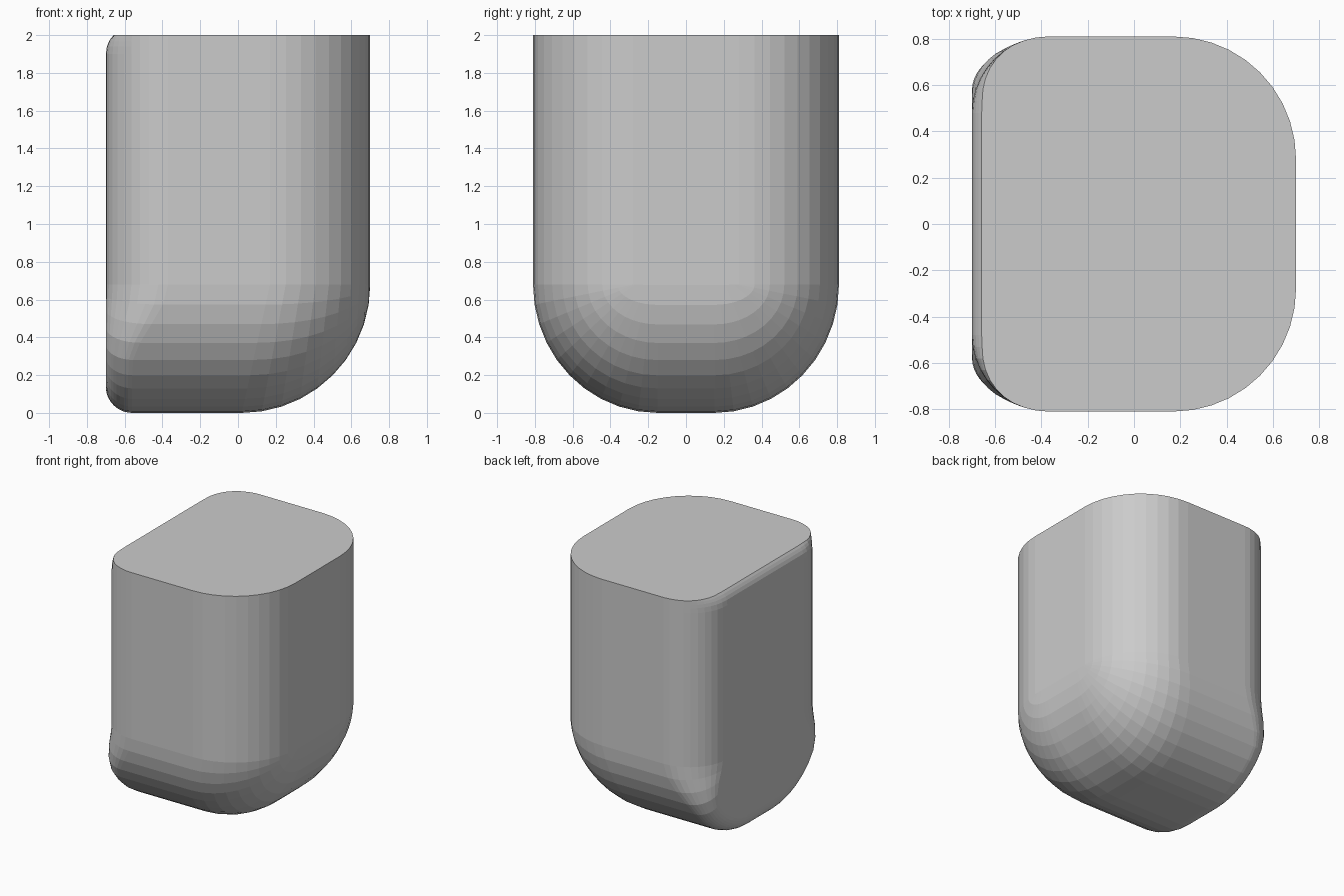
import bpy, bmesh
from math import sin, cos, pi, sqrt

if "Cube" in bpy.data.objects:
    bpy.data.objects.remove(bpy.data.objects["Cube"])

N = 10                                 # segments per rounding
HX, CY, RY, RZ = 0.70, 0.15, 0.66, 0.68  # half length, arc centre, arc radii
TOP = [2.0, 1.985, 1.965, 1.94, 1.9]   # rows of the small top rounding
ANG = [pi / 2 * i / N for i in range(N + 1)]


def half_section(a, left):
    """Half of a U-shaped section; the end roundings vary around the U."""
    pts = []
    for z, t in [(z, 0.0) for z in TOP] + [(None, b) for b in ANG]:
        f = sin(t)
        if left:
            blend = min(1.0, f / 0.65)
            blend = blend * blend * (3 - 2 * blend)
            r = oy = oz = 0.33 - 0.19 * blend
        else:
            r, oy, oz = 0.53 + 0.15 * f, 0.53, 0.678
        k = 1 - sin(a)
        y = CY + (RY - oy * k) * cos(t)
        zz = z if z is not None else RZ - (RZ - oz * k) * sin(t)
        x = HX - r * (1 - cos(a))
        if left:
            x = -x
            if z is not None:          # small rounding along the top left edge
                d = 0.14 - sqrt(0.14 ** 2 - (z - 1.9) ** 2)
                x += d * max(0.0, min(1.0, (0.76 - y) / 0.24))
        pts.append((x, y, zz))
    return pts


bm = bmesh.new()
rings = []
for a, left in [(a, True) for a in ANG] + [(a, False) for a in reversed(ANG)]:
    half = half_section(a, left)
    full = half + [(x, -y, z) for x, y, z in reversed(half)]
    rings.append([bm.verts.new(p) for p in full])

# walls and underside
for r0, r1 in zip(rings, rings[1:]):
    for i in range(len(r0) - 1):
        bm.faces.new((r0[i], r0[i + 1], r1[i + 1], r1[i]))
# end faces
for r in (rings[0], rings[-1]):
    m = len(r)
    for i in range(m // 2 - 1):
        bm.faces.new((r[i], r[i + 1], r[m - 2 - i], r[m - 1 - i]))
# flat top
bm.faces.new([r[0] for r in rings] + [r[-1] for r in reversed(rings)])

bmesh.ops.remove_doubles(bm, verts=bm.verts[:], dist=0.0005)
bmesh.ops.recalc_face_normals(bm, faces=bm.faces[:])
mesh = bpy.data.meshes.new("rounded_block")
bm.to_mesh(mesh)
bm.free()
block = bpy.data.objects.new("rounded_block", mesh)
bpy.context.collection.objects.link(block)
